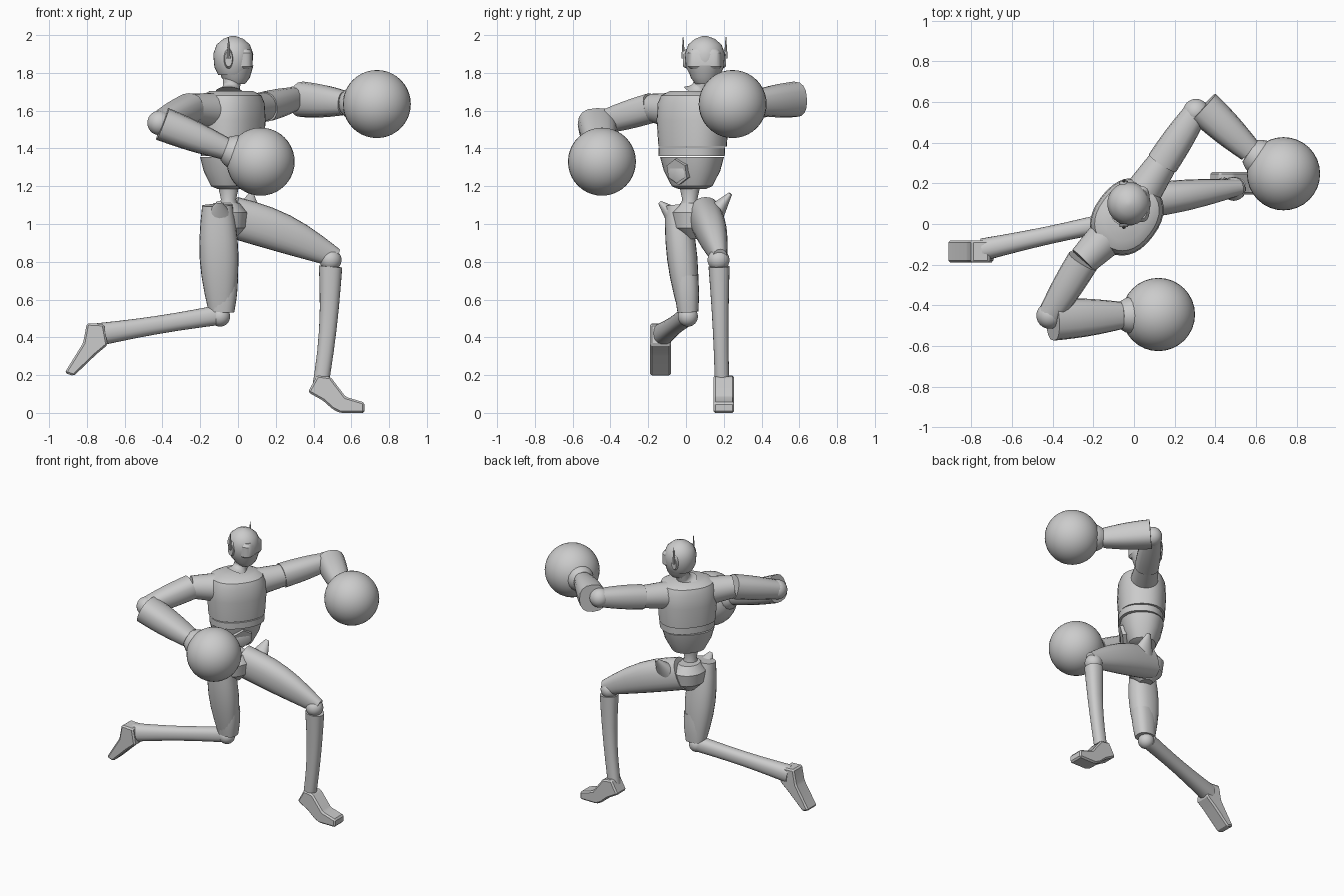
import bpy
import bmesh
import math
from mathutils import Vector

default_cube = bpy.data.objects.get("Cube")
if default_cube:
    bpy.data.objects.remove(default_cube, do_unlink=True)

AXIS_X, AXIS_Y, AXIS_Z = Vector((1, 0, 0)), Vector((0, 1, 0)), Vector((0, 0, 1))
SHOULDER_AXIS = Vector((.6, .8, 0))
CHEST_FRONT = SHOULDER_AXIS.cross(AXIS_Z)

grey = bpy.data.materials.new("plain_grey")
grey.use_nodes = True
grey.diffuse_color = (.6, .6, .6, 1)
shader = grey.node_tree.nodes["Principled BSDF"]
shader.inputs["Base Color"].default_value = grey.diffuse_color


def finish(name, bm, angle=35):
    """Turn a bmesh into a named object, smooth except at sharp edges."""
    bmesh.ops.recalc_face_normals(bm, faces=bm.faces)
    for face in bm.faces:
        face.smooth = True
    mesh = bpy.data.meshes.new(name)
    bm.to_mesh(mesh)
    bm.free()
    mesh.set_sharp_from_angle(angle=math.radians(angle))
    mesh.materials.append(grey)
    bpy.context.collection.objects.link(bpy.data.objects.new(name, mesh))


def loft(name, centres, radii, side, flat=1, sides=24, power=2):
    """Skin rounded rings; flat scales their width along the side axis."""
    bm = bmesh.new()
    tangent = (centres[-1] - centres[0]).normalized()
    u = (side - tangent * side.dot(tangent)).normalized()
    v = tangent.cross(u)
    loops = []
    for centre, radius in zip(centres, radii):
        loop = []
        for k in range(sides):
            angle = math.tau * k / sides
            c, s = math.cos(angle), math.sin(angle)
            c = math.copysign(abs(c) ** (2 / power), c)
            s = math.copysign(abs(s) ** (2 / power), s)
            loop.append(bm.verts.new(centre + (u * c * flat + v * s) * radius))
        loops.append(loop)
    for low, high in zip(loops, loops[1:]):
        for k in range(sides):
            following = (k + 1) % sides
            bm.faces.new((low[k], low[following], high[following], high[k]))
    bm.faces.new(loops[0])
    bm.faces.new(loops[-1])
    finish(name, bm)


def limb(name, start, end, first, last, side, bulge=0, bow=Vector(), steps=6, **shape):
    """Tapered part between two points, with a swelling and a bend midway."""
    start, end = Vector(start), Vector(end)
    centres, radii = [], []
    for i in range(steps + 1):
        t = i / steps
        swell = math.sin(math.pi * t)
        centres.append(start.lerp(end, t) + bow * swell)
        radii.append(first + (last - first) * t + bulge * swell)
    loft(name, centres, radii, side, **shape)


def column(name, x, y, profile, side, **shape):
    """Upright part from (height, radius) pairs."""
    centres = [Vector((x, y, height)) for height, radius in profile]
    loft(name, centres, [radius for height, radius in profile], side, **shape)


def ball(name, centre, radius):
    bm = bmesh.new()
    bmesh.ops.create_uvsphere(bm, u_segments=32, v_segments=20, radius=radius)
    bmesh.ops.translate(bm, verts=bm.verts, vec=centre)
    finish(name, bm)


def foot(name, outline, y, half=.055):
    """Extrude a side outline across y and soften its edges."""
    bm = bmesh.new()
    face = bm.faces.new([bm.verts.new((x, y - half, z)) for x, z in outline])
    grown = bmesh.ops.extrude_face_region(bm, geom=[face])["geom"]
    moved = [v for v in grown if isinstance(v, bmesh.types.BMVert)]
    bmesh.ops.translate(bm, verts=moved, vec=AXIS_Y * half * 2)
    bmesh.ops.bevel(bm, geom=bm.edges[:], offset=.01, segments=1, affect='EDGES')
    finish(name, bm, 25)


# Torso, turned toward the right arm
torso = dict(side=SHOULDER_AXIS, flat=1.22, sides=32, power=2.3)
column("chest", -.035, .035, [(1.41, .152), (1.55, .16), (1.64, .155),
                              (1.68, .14), (1.705, .1)], **torso)
column("waist_band", -.03, .03, [(1.36, .147), (1.405, .148)], **torso)
column("abdomen", -.04, .032, [(1.185, .06), (1.2, .09), (1.28, .125),
                               (1.355, .142)], **torso)
column("waist_post", -.05, .02, [(1.07, .06), (1.13, .04), (1.2, .055)], AXIS_X)

# Six sided plate set in the belly
plate_back = Vector((-.04, .035, 1.285)) + CHEST_FRONT * .1
plate_front = plate_back + CHEST_FRONT * .04 - AXIS_Z * .01
limb("belly_plate", plate_back, plate_front, .07, .07, AXIS_Z, steps=1, sides=6)
limb("belly_plate_face", plate_front, plate_front + CHEST_FRONT * .005,
     .06, .05, AXIS_Z, steps=1, sides=6)

# Neck, head and a curved square visor
limb("neck_base", (-.04, .06, 1.69), (-.035, .08, 1.73), .08, .045, AXIS_X, bulge=-.01)
limb("neck", (-.035, .08, 1.72), (-.03, .095, 1.79), .045, .05, AXIS_X)
column("jaw", -.012, .1, [(1.742, .05), (1.775, .075), (1.84, .094)], AXIS_X)
column("head", -.025, .1, [(1.79, .08), (1.83, .1), (1.9, .106), (1.95, .088),
                           (1.98, .053), (1.995, .012)], AXIS_X, sides=32)
column("visor", .005, .098, [(1.82, .075), (1.835, .09), (1.905, .09), (1.925, .075)],
       AXIS_X, flat=.8, power=4)

# Ear pieces with upright fins
for label, sign in (("left", 1), ("right", -1)):
    inner = Vector((-.05, .098 + sign * .095, 1.875))
    outer = inner + AXIS_Y * sign * .018
    limb(label + "_ear_piece", inner, outer, .025, .02, AXIS_Z, flat=2.1, steps=1)
    limb(label + "_ear_fin", outer, outer + AXIS_Z * .115, .01, .002, AXIS_X, sides=8)


def arm(label, socket, shoulder, elbow, forearm_top, wrist, fist, side, flat):
    """Whole arm from chest socket to round fist, following its joints."""
    socket, shoulder, elbow, forearm_top, wrist, fist = map(
        Vector, (socket, shoulder, elbow, forearm_top, wrist, fist))
    limb(label + "_shoulder", socket, shoulder, .095, .075, AXIS_Z)
    limb(label + "_upper_arm", shoulder, elbow, .08, .06, AXIS_Z, bulge=.005,
         sides=16, power=2.4)
    ball(label + "_elbow", elbow, .065)
    limb(label + "_forearm", forearm_top, wrist, .09, .06, side, bulge=.006,
         flat=flat, sides=16, power=2.5)
    limb(label + "_cuff", wrist, wrist.lerp(fist, .4), .065, .09, side,
         bulge=.01, sides=16)
    ball(label + "_round_fist", fist, .18)


# Right arm bends across the front, left arm swings out behind and forward
arm("right", (-.13, -.06, 1.6), (-.25, -.18, 1.615), (-.415, -.45, 1.535),
    (-.4, -.47, 1.53), (-.07, -.45, 1.4), (.12, -.445, 1.33), AXIS_Y, 1.15)
arm("left", (.02, .12, 1.6), (.14, .3, 1.62), (.305, .55, 1.665),
    (.34, .575, 1.66), (.57, .36, 1.64), (.735, .247, 1.635), AXIS_Z, 1.05)

# Hips with a raised flange on each side
column("pelvis", -.06, .05, [(.92, .04), (.98, .1), (1.06, .11), (1.11, .07)],
       AXIS_Y, flat=1.15)
limb("right_hip_flange", (-.1, -.05, 1.03), (-.1, -.14, 1.115), .06, .01, AXIS_X, flat=1.4)
limb("left_hip_flange", (.05, .14, 1.04), (.07, .235, 1.16), .06, .01, AXIS_X, flat=1.4)

# Right leg, trailing behind
limb("right_thigh", (-.11, -.05, 1.1), (-.09, .01, .54), .08, .066, AXIS_Y,
     bulge=.03, flat=.78, power=2.3)
limb("right_knee_guard", (-.075, 0, .73), (-.085, .01, .535), .075, .065, AXIS_Y,
     bulge=.005, flat=.85, power=2.5)
ball("right_knee", Vector((-.095, .01, .51)), .053)
limb("right_shin", (-.12, .01, .515), (-.74, -.125, .415), .052, .06, AXIS_Y,
     bulge=-.008, flat=.92, power=2.3)
foot("right_foot", [(-.8, .475), (-.71, .47), (-.69, .36), (-.75, .31),
                    (-.87, .195), (-.918, .212), (-.82, .37)], -.135)

# Left leg, stepping forward
limb("left_thigh", (-.04, .1, 1.04), (.52, .18, .82), .11, .05, AXIS_Y,
     bulge=.022, bow=AXIS_Z * .02, flat=.76, power=2.3)
ball("left_knee", Vector((.49, .172, .81)), .058)
limb("left_shin", (.49, .175, .775), (.43, .192, .1), .062, .042, AXIS_Y,
     bulge=-.006, bow=AXIS_X * .015, flat=.9, power=2.3)
foot("left_foot", [(.37, .11), (.45, .065), (.5, .02), (.54, 0), (.67, 0),
                   (.67, .055), (.57, .085), (.49, .19), (.42, .2)], .2)
